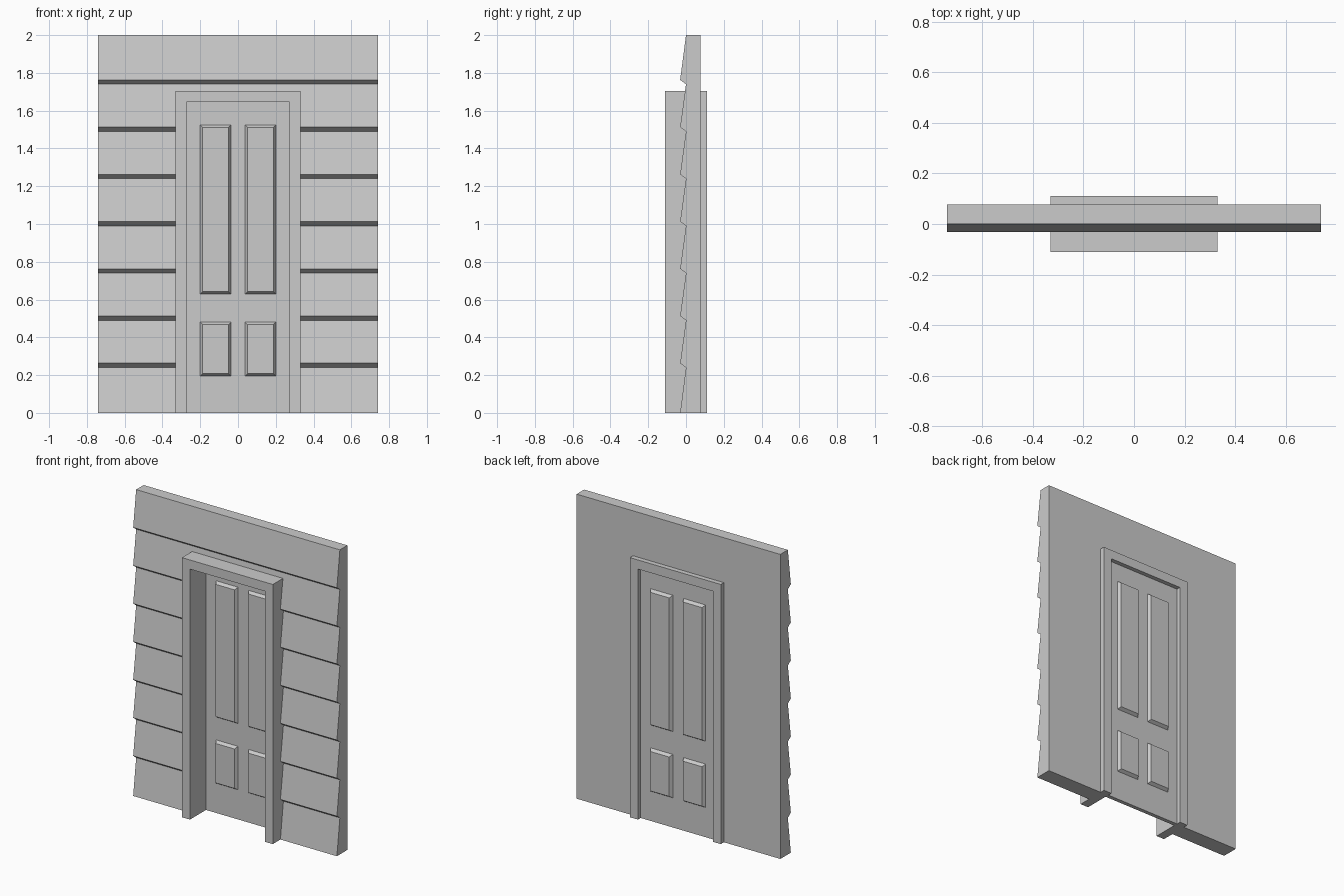
import bpy, bmesh
from mathutils import Vector

if "Cube" in bpy.data.objects:
    bpy.data.objects.remove(bpy.data.objects["Cube"])

def extrude_outline(name, points, offset):
    """Closed planar outline swept along offset into a solid."""
    bm = bmesh.new()
    face = bm.faces.new([bm.verts.new(p) for p in points])
    res = bmesh.ops.extrude_face_region(bm, geom=[face], use_keep_orig=True)
    verts = [v for v in res["geom"] if isinstance(v, bmesh.types.BMVert)]
    bmesh.ops.translate(bm, verts=verts, vec=Vector(offset))
    bmesh.ops.recalc_face_normals(bm, faces=bm.faces)
    mesh = bpy.data.meshes.new(name)
    bm.to_mesh(mesh)
    bm.free()
    obj = bpy.data.objects.new(name, mesh)
    bpy.context.collection.objects.link(obj)
    return obj

def rect(x0, x1, z0, z1, y):
    return [(x0, y, z0), (x1, y, z0), (x1, y, z1), (x0, y, z1)]

# Clapboard wall: sawtooth profile of eight boards swept across x
W, BACK, LIP = 0.74, 0.078, -0.031
profile = [(BACK, 0), (BACK, 2), (0, 2)]
for i in range(7, 0, -1):
    profile += [(LIP, i * 0.25 + 0.013), (0, i * 0.25 - 0.01)]
profile.append((LIP, 0))
wall = extrude_outline("clapboard_wall", [(-W, y, z) for y, z in profile], (2 * W, 0, 0))

# Doorway opening, cut a little inside the frame
cutter = extrude_outline("doorway_cutter", rect(-0.3, 0.3, -0.5, 1.675, -0.5), (0, 1, 0))
cutter.hide_render = True
cut = wall.modifiers.new("doorway", 'BOOLEAN')
cut.operation, cut.solver, cut.object = 'DIFFERENCE', 'EXACT', cutter
bpy.context.view_layer.objects.active = wall
bpy.ops.object.modifier_apply(modifier=cut.name)
bpy.data.objects.remove(cutter)

# Door frame: upside-down U, standing proud of the wall on both sides
OUT, IN, TOP, HEAD, D = 0.33, 0.272, 1.705, 1.645, 0.11
u = [(-OUT, 0), (-OUT, TOP), (OUT, TOP), (OUT, 0), (IN, 0), (IN, HEAD), (-IN, HEAD), (-IN, 0)]
extrude_outline("door_frame", [(x, -D, z) for x, z in u], (0, 2 * D, 0))

# Door slab, set near the back of the frame
Y0, Y1 = 0.056, 0.082
extrude_outline("door_slab", rect(-IN, IN, 0, HEAD, Y0), (0, Y1 - Y0, 0))

# Raised panels with sloped edges on both faces of the door
def raised_panel(name, x0, x1, z0, z1, y, rise, slope=0.013):
    bm = bmesh.new()
    base = [bm.verts.new(p) for p in rect(x0, x1, z0, z1, y)]
    top = [bm.verts.new(p) for p in rect(x0 + slope, x1 - slope, z0 + slope, z1 - slope, y + rise)]
    bm.faces.new(top)
    for i in range(4):
        j = (i + 1) % 4
        bm.faces.new((base[i], base[j], top[j], top[i]))
    bm.faces.new(base[::-1])
    bmesh.ops.recalc_face_normals(bm, faces=bm.faces)
    mesh = bpy.data.meshes.new(name)
    bm.to_mesh(mesh)
    bm.free()
    obj = bpy.data.objects.new(name, mesh)
    bpy.context.collection.objects.link(obj)

for side, y, rise in (("front", Y0, -0.02), ("back", Y1, 0.02)):
    for hand, x0, x1 in (("left", -0.2, -0.038), ("right", 0.038, 0.2)):
        raised_panel(f"{side}_{hand}_upper_panel", x0, x1, 0.63, 1.525, y, rise)
        raised_panel(f"{side}_{hand}_lower_panel", x0, x1, 0.195, 0.48, y, rise)
